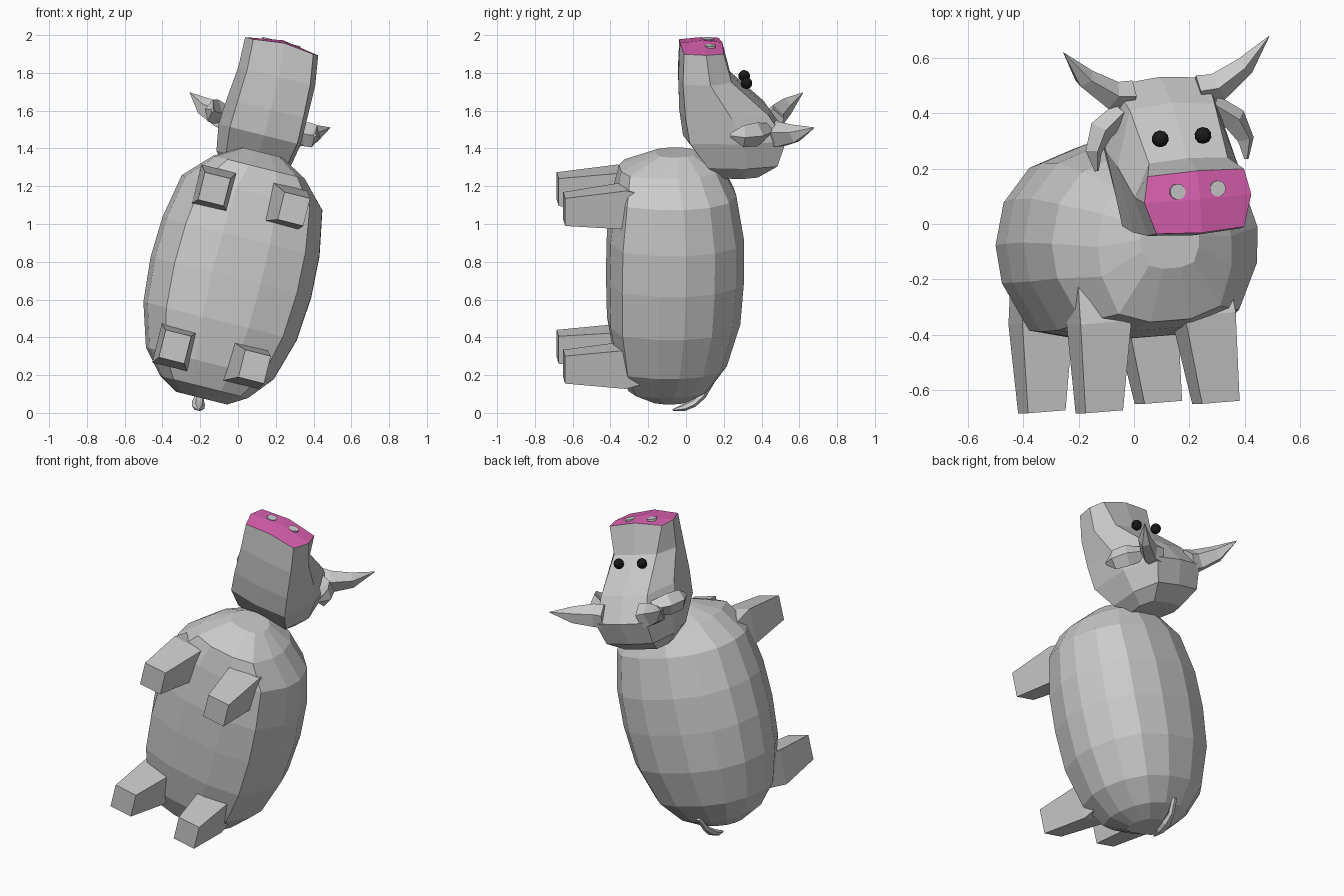
import bpy, bmesh, math
from mathutils import Vector, Matrix

if "Cube" in bpy.data.objects:
    bpy.data.objects.remove(bpy.data.objects["Cube"])

# Animal frame: u = sideways, v = up its back (+y), w = along the spine to the nose
FRAME = (Matrix.Translation((-0.04, 0, 0.72)) @ Matrix.Rotation(math.radians(14), 4, 'Y')
         @ Matrix.Rotation(math.radians(4.5), 4, 'Z'))


def material(name, color):
    m = bpy.data.materials.new(name)
    m.diffuse_color = color
    m.use_nodes = True
    m.node_tree.nodes["Principled BSDF"].inputs["Base Color"].default_value = m.diffuse_color
    return m


pink = material("pink", (0.72, 0.12, 0.45, 1))
black = material("black", (0.01, 0.01, 0.01, 1))


def finish(name, bm, mat=None):
    bmesh.ops.remove_doubles(bm, verts=bm.verts, dist=0.0005)
    bmesh.ops.recalc_face_normals(bm, faces=bm.faces)
    bm.transform(FRAME)
    me = bpy.data.meshes.new(name)
    bm.to_mesh(me)
    bm.free()
    ob = bpy.data.objects.new(name, me)
    bpy.context.collection.objects.link(ob)
    if mat:
        me.materials.append(mat)
    return ob


def loft(name, rings, mat=None):
    bm = bmesh.new()
    vs = [[bm.verts.new(p) for p in r] for r in rings]
    n = len(rings[0])
    for a, b in zip(vs, vs[1:]):
        for i in range(n):
            j = (i + 1) % n
            bm.faces.new((a[i], a[j], b[j], b[i]))
    bm.faces.new(vs[0])
    bm.faces.new(vs[-1])
    return finish(name, bm, mat)


def tube(name, path, radii, ref, sides):
    pts = [Vector(p) for p in path]
    rings = []
    for i, p in enumerate(pts):
        d = (pts[min(i + 1, len(pts) - 1)] - pts[max(i - 1, 0)]).normalized()
        side = d.cross(Vector(ref)).normalized()
        up = side.cross(d)
        a, b = radii[i]
        rings.append([p + up * a * math.cos(t) + side * b * math.sin(t)
                      for t in (2 * math.pi * k / sides for k in range(sides))])
    return loft(name, rings)


def section(half, w, h, top, bot, off=0.0):
    # half section (width fraction, height fraction) from top to bottom, mirrored
    right = [(off + x * h, bot + f * (top - bot), w) for x, f in half]
    left = [(off - x * h, bot + f * (top - bot), w) for x, f in reversed(half) if x > 0]
    return right + left


# Barrel body
BODY = [(0.25, 1), (0.65, 0.92), (0.9, 0.75), (1, 0.53), (0.97, 0.33), (0.76, 0.07), (0.3, 0)]
loft("body", [section(BODY, *r) for r in (
    (-0.66, 0.14, 0.02, -0.19), (-0.60, 0.24, 0.12, -0.31), (-0.47, 0.35, 0.21, -0.37),
    (-0.24, 0.42, 0.28, -0.41), (0.0, 0.44, 0.30, -0.415), (0.22, 0.43, 0.30, -0.41),
    (0.46, 0.385, 0.26, -0.38), (0.60, 0.25, 0.19, -0.35), (0.68, 0.11, 0.05, -0.16))])

# Legs, flaring inwards to the belly
for fore, end in ((1, "front"), (-1, "rear")):
    for s, sd in ((-1, "left"), (1, "right")):
        rings = []
        for v, u, w, hu, hw in ((-0.662, 0.218, 0.43, 0.07, 0.075),
                                (-0.34, 0.195, 0.435, 0.095, 0.105),
                                (-0.12, 0.19, 0.39, 0.085, 0.10)):
            rings.append([(-0.03 + s * u + a * hu, v, fore * w + b * hw)
                          for a, b in ((-1, -1), (1, -1), (1, 1), (-1, 1))])
        loft(f"{end}_leg_{sd}", rings)

# Head: flat forehead between two crown corners, wider cheeks
OFF = -0.01


def head_ring(w, h, top, bot, crown, off=OFF):
    return section([(0, 1), (crown, 0.97), (1, 0.55), (0.82, 0.04), (0, 0)], w, h, top, bot, off)


NOSE = head_ring(1.25, 0.2, 0.195, -0.03, 0.9, OFF - 0.015)
NOSE = [(x, v, w + (0.02 if i in (0, 4) else 0)) for i, (x, v, w) in enumerate(NOSE)]
loft("head", [head_ring(*r) for r in (
    (0.56, 0.14, 0.38, 0.17, 0.8), (0.63, 0.20, 0.485, 0.09, 0.8),
    (0.77, 0.225, 0.535, -0.015, 0.78), (0.91, 0.22, 0.44, -0.035, 0.72),
    (1.09, 0.21, 0.24, -0.04, 0.7))] + [NOSE])

# Pink muzzle plate with a shallow cross ridge
bm = bmesh.new()
rim = [bm.verts.new(p) for p in NOSE]
mid = bm.verts.new((OFF - 0.015, 0.09, 1.283))
for quad in ((0, 1, 2), (2, 3, 4), (4, 5, 6), (6, 7, 0)):
    bm.faces.new([rim[i] for i in quad] + [mid])
finish("muzzle", bm, pink)

# Nostrils, eyes, ears and horns, mirrored
for s, sd in ((-1, "left"), (1, "right")):
    bm = bmesh.new()
    bmesh.ops.create_cone(bm, cap_ends=True, segments=12, radius1=0.029, radius2=0.029, depth=0.03,
                          matrix=Matrix.Translation((OFF - 0.018 + s * 0.075, 0.125, 1.259)))
    finish("nostril_" + sd, bm)
    bm = bmesh.new()
    bmesh.ops.create_uvsphere(bm, u_segments=10, v_segments=7, radius=0.031,
                              matrix=Matrix.Translation((-0.022 + s * 0.08, 0.317, 1.065)))
    finish("eye_" + sd, bm, black)
    tube("ear_" + sd,
         [(OFF + s * u, v, w) for u, v, w in ((0.17, 0.42, 0.83), (0.25, 0.36, 0.83),
                                              (0.285, 0.285, 0.83), (0.28, 0.215, 0.835))],
         [(0.04, 0.04), (0.065, 0.045), (0.06, 0.03), (0.012, 0.008)], (0, 0, 1), 4)
    tube("horn_" + sd,
         [(OFF + s * u, v, w) for u, v, w in ((0.13, 0.475, 0.80), (0.20, 0.485, 0.81),
                                              (0.30, 0.555, 0.84), (0.385, 0.653, 0.895))],
         [(0.075, 0.06), (0.072, 0.055), (0.052, 0.038), (0.001, 0.001)], (0, 0, 1), 5)

# Tail with a tuft
tube("tail", [(0, 0.14, -0.57), (0, 0.09, -0.65), (0, 0.04, -0.69),
              (0, -0.01, -0.712), (0, -0.07, -0.725)],
     [(0.018, 0.015), (0.02, 0.018), (0.036, 0.02), (0.034, 0.018), (0.006, 0.005)], (1, 0, 0), 6)
